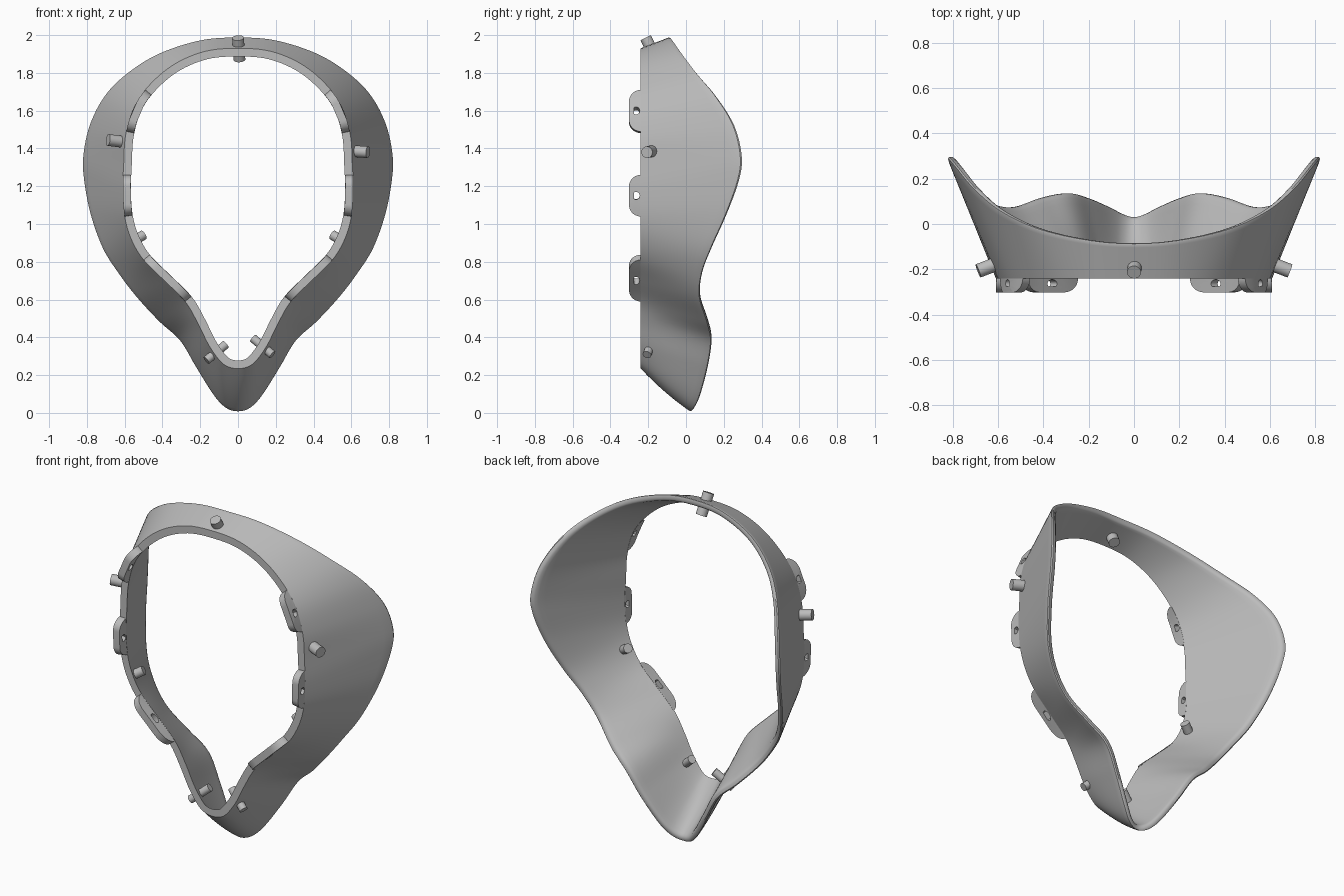
import bpy
import bmesh
from math import cos, sin, pi
from mathutils import Vector

if "Cube" in bpy.data.objects:
    bpy.data.objects.remove(bpy.data.objects["Cube"])

FRONT = -0.24
STEPS = 6

# One plain grey for everything
grey = bpy.data.materials.new("plain grey")
grey.use_nodes = True
GREY = (0.5, 0.5, 0.5, 1)
grey.diffuse_color = GREY
grey.node_tree.nodes["Principled BSDF"].inputs["Base Color"].default_value = GREY

# Half outline, crown to chin: front rim x, z, then flared rear edge x, y, z
HALF = [
    (0, 1.93, 0, -.085, 1.99), (.17, 1.915, .2, -.07, 1.975),
    (.33, 1.85, .42, -.02, 1.905), (.46, 1.745, .59, .06, 1.8),
    (.55, 1.62, .71, .16, 1.68), (.595, 1.47, .79, .255, 1.525),
    (.605, 1.32, .825, .295, 1.36), (.61, 1.18, .82, .28, 1.23),
    (.6, 1.04, .785, .215, 1.05), (.565, .92, .72, .135, .87),
    (.5, .81, .635, .085, .735), (.39, .7, .54, .075, .61),
    (.28, .59, .42, .115, .48), (.215, .48, .31, .135, .38),
    (.155, .36, .225, .115, .24), (.095, .275, .13, .075, .09),
    (.05, .243, .065, .045, .022), (0, .235, 0, .03, .003)]


def spline(a, b, c, d, t):
    """Catmull-Rom point between b and c."""
    return b + (c - a) * t / 2 + (a * 2 - b * 5 + c * 4 - d) * t * t / 2 \
        + (b * 3 - a - c * 3 + d) * t ** 3 / 2


def closed_curve(points):
    n = len(points)
    return [spline(points[i - 1], points[i], points[(i + 1) % n],
                   points[(i + 2) % n], s / STEPS)
            for i in range(n) for s in range(STEPS)]


def inward(loop):
    """Inward normals of a loop, in the x-z plane."""
    n = len(loop)
    result = []
    for i in range(n):
        d = loop[(i + 1) % n] - loop[i - 1]
        result.append(Vector((d.z, 0, -d.x)).normalized())
    return result


def finish(name, bm, smooth=40):
    bmesh.ops.recalc_face_normals(bm, faces=bm.faces[:])
    mesh = bpy.data.meshes.new(name)
    bm.to_mesh(mesh)
    bm.free()
    mesh.materials.append(grey)
    obj = bpy.data.objects.new(name, mesh)
    bpy.context.collection.objects.link(obj)
    bpy.ops.object.select_all(action='DESELECT')
    obj.select_set(True)
    bpy.context.view_layer.objects.active = obj
    bpy.ops.object.shade_smooth_by_angle(angle=smooth * pi / 180)
    return obj


def bridge(bm, rows, cyclic_rows=False):
    """Quads between successive closed rows of vertices."""
    n = len(rows[0])
    for j in range(len(rows) if cyclic_rows else len(rows) - 1):
        a, b = rows[j], rows[(j + 1) % len(rows)]
        for i in range(n):
            k = (i + 1) % n
            bm.faces.new((a[i], a[k], b[k], b[i]))


front_half = [Vector((p[0], FRONT, p[1])) for p in HALF]
rear_half = [Vector(p[2:]) for p in HALF]


def mirrored(half):
    return half + [Vector((-v.x, v.y, v.z)) for v in half[-2:0:-1]]


front = closed_curve(mirrored(front_half))
rear = closed_curve(mirrored(rear_half))
front_in, rear_in = inward(front), inward(rear)

# Flared wall: cross-section (along, depth) swept round the outline
along = [i / 8 for i in range(8)] + [.95]
section = [(t, 0) for t in along]
section += [(.985, .08), (1, .3), (1, .7), (.985, .92)]
section += [(t, 1) for t in reversed(along)]
bm = bmesh.new()
rows = []
for t, depth in section:
    row = []
    for f, r, fn, rn in zip(front, rear, front_in, rear_in):
        p = f.lerp(r, t)
        normal = fn.lerp(rn, t).normalized()
        chin = max(0, 1 - f.z / .5)
        bulge = .1 * chin * t * (1 - t)
        row.append(bm.verts.new(p + normal * (depth * (.043 - .008 * t) - bulge)))
    rows.append(row)
bridge(bm, rows, True)
finish("flared_wall", bm)


# Mounting tabs: rounded plates with a hole, following the front rim
def rim_at(z):
    half = front[:(len(HALF) - 1) * STEPS + 1]
    for i in range(len(half) - 1):
        if half[i].z >= z >= half[i + 1].z:
            t = (half[i].z - z) / (half[i].z - half[i + 1].z)
            return half[i].lerp(half[i + 1], t), front_in[i].lerp(front_in[i + 1], t)


def tab(name, z_mid, side):
    width, reach, n = .11, .062, 12
    outline = [(width, -.004)]
    for sign in (1, -1):
        arc = [((width - reach + reach * cos(a)) * sign, reach * sin(a))
               for a in (pi / 2 * i / n for i in range(n + 1))]
        outline += arc if sign == 1 else arc[::-1]
    outline.append((-width, -.004))
    outline += [(width * (i / 4 - 1), -.004) for i in range(1, 8)]
    hole = []
    for u, v in outline:
        d = Vector((u, v - .024)).normalized() * .02
        hole.append((d.x, d.y + .024))
    bm = bmesh.new()
    rows = []
    for depth, fractions in ((0, (0, .33, .67, 1)), (.042, (1, .67, .33, 0))):
        for k in fractions:
            row = []
            for (u, v), (hu, hv) in zip(outline, hole):
                p, normal = rim_at(z_mid + u + (hu - u) * k)
                q = p + normal * depth
                row.append(bm.verts.new((q.x * side, FRONT - v - (hv - v) * k, q.z)))
            rows.append(row)
    bridge(bm, rows, True)
    finish(name, bm)


# Pegs: short round pins through or against the wall
def peg(name, start, end, radius):
    a, b = Vector(start), Vector(end)
    bm = bmesh.new()
    bmesh.ops.create_cone(bm, cap_ends=True, segments=32, radius1=radius,
                          radius2=radius, depth=(b - a).length)
    turn = (b - a).to_track_quat('Z', 'Y').to_matrix().to_4x4()
    turn.translation = (a + b) / 2
    bm.transform(turn)
    finish(name, bm)


for label, side in (("left", 1), ("right", -1)):
    for place, z in (("upper", 1.6), ("middle", 1.15), ("lower", .7)):
        tab(f"{place}_tab_{label}", z, side)
    peg(f"inner_peg_{label}", (.56 * side, -.2, .905), (.5 * side, -.17, .942), .026)

peg("crown_peg", (.008, -.155, 1.87), (0, -.213, 1.985), .031)
peg("side_peg_left", (.61, -.177, 1.386), (.688, -.207, 1.38), .031)
peg("side_peg_right", (-.61, -.177, 1.435), (-.688, -.207, 1.445), .031)
peg("chin_peg_left", (.08, -.17, .395), (.182, -.207, .308), .023)
peg("chin_peg_right", (-.065, -.17, .362), (-.167, -.207, .278), .023)
